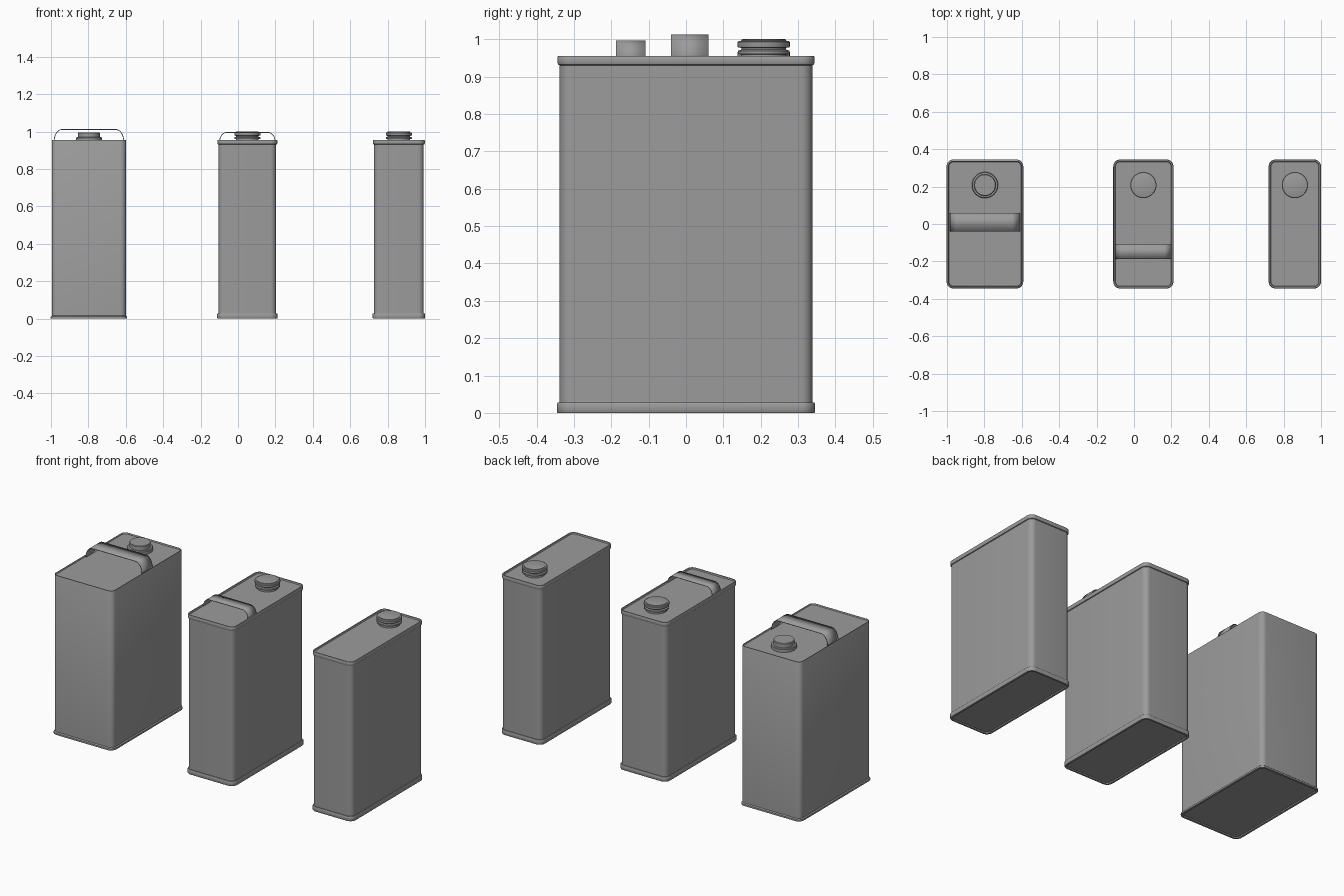
import bpy
import bmesh
import math

cube = bpy.data.objects.get("Cube")
if cube:
    bpy.data.objects.remove(cube)

GREY = (0.33, 0.33, 0.33, 1)
metal = bpy.data.materials.new("grey metal")
metal.use_nodes = True
metal.diffuse_color = GREY
metal.node_tree.nodes["Principled BSDF"].inputs["Base Color"].default_value = GREY

TOP = 0.955
HALF_DEPTH = 0.338


def finish(name, bm, angle=35):
    bmesh.ops.recalc_face_normals(bm, faces=bm.faces)
    mesh = bpy.data.meshes.new(name)
    bm.to_mesh(mesh)
    bm.free()
    mesh.materials.append(metal)
    obj = bpy.data.objects.new(name, mesh)
    bpy.context.collection.objects.link(obj)
    bpy.ops.object.select_all(action="DESELECT")
    obj.select_set(True)
    bpy.context.view_layer.objects.active = obj
    bpy.ops.object.shade_smooth_by_angle(angle=math.radians(angle))
    return obj


def loft(name, rings):
    """Skin a stack of closed rings and cap both ends."""
    bm = bmesh.new()
    loops = [[bm.verts.new(p) for p in ring] for ring in rings]
    n = len(loops[0])
    for low, high in zip(loops, loops[1:]):
        for i in range(n):
            j = (i + 1) % n
            bm.faces.new((low[i], low[j], high[j], high[i]))
    bm.faces.new(loops[0])
    bm.faces.new(loops[-1])
    return finish(name, bm)


def rounded_rect(cx, hx, hy, radius, z, steps=8):
    points = []
    for k, (sx, sy) in enumerate(((1, 1), (-1, 1), (-1, -1), (1, -1))):
        for i in range(steps + 1):
            a = math.pi / 2 * (k + i / steps)
            points.append((cx + sx * (hx - radius) + radius * math.cos(a),
                           sy * (hy - radius) + radius * math.sin(a), z))
    return points


def can_body(name, cx, half_width, profile):
    # profile holds (outward offset, height) pairs
    loft(name, [rounded_rect(cx, half_width + o, HALF_DEPTH + o, 0.03 + o, z)
                for o, z in profile])


def cap(name, cx, profile, sides=40):
    # profile holds (radius, height above the lid) pairs
    turn = [2 * math.pi * i / sides for i in range(sides)]
    loft(name, [[(cx + r * math.cos(a), 0.208 + r * math.sin(a), TOP + z)
                 for a in turn] for r, z in profile])


def handle(name, cx, cy, half_span, width, rise, radius):
    """Thin strap that bends up from the lid, across and down again."""
    base = TOP - 0.007
    height = TOP + rise - base
    half = []
    for i in range(11):
        a = math.pi / 2 * i / 10
        half.append((half_span - radius + radius * math.cos(a),
                     base + height * math.sin(a)))
    path = half + [(-x, z) for x, z in reversed(half)]
    bm = bmesh.new()
    rows = [[bm.verts.new((cx + x, cy + s * width / 2, z)) for s in (-1, 1)]
            for x, z in path]
    for a, b in zip(rows, rows[1:]):
        bm.faces.new((a[0], b[0], b[1], a[1]))
    obj = finish(name, bm)
    solid = obj.modifiers.new("thickness", "SOLIDIFY")
    solid.thickness = 0.004
    # keep the sheet inside its outline whichever way the normals ended up
    solid.offset = -1 if obj.data.polygons[10].normal.z > 0 else 1


# Pressed seams, with the lid and the base sunk slightly inside them
sunk_base = [(-0.008, 0.006), (-0.006, 0)]
sunk_lid = [(-0.003, TOP), (-0.006, TOP - 0.007)]
seamed = sunk_base + [(0.005, 0), (0.007, 0.003), (0.007, 0.025), (0.005, 0.028),
                      (0, 0.028), (0, 0.93), (0.004, 0.932), (0.006, 0.936),
                      (0.006, 0.952), (0.004, TOP)] + sunk_lid
plain = sunk_base + [(0.006, 0), (0.007, 0.003), (0.006, 0.01), (0, 0.015),
                     (0, TOP - 0.002), (-0.001, TOP)] + sunk_lid

can_body("large_can_body", -0.797, 0.198, plain)
can_body("medium_can_body", 0.05, 0.154, seamed)
can_body("small_can_body", 0.86, 0.133, seamed)

# Screw caps
ribbed = [(0.06, -0.008), (0.06, 0.004), (0.069, 0.006), (0.069, 0.014),
          (0.06, 0.017), (0.06, 0.022), (0.069, 0.023), (0.07, 0.026),
          (0.07, 0.037), (0.067, 0.04), (0.06, 0.041), (0.06, 0.044),
          (0.057, 0.045)]
stepped = [(0.07, -0.008), (0.07, 0.01), (0.067, 0.014), (0.058, 0.015),
           (0.058, 0.038), (0.055, 0.041)]
cap("large_can_cap", -0.797, stepped)
cap("medium_can_cap", 0.05, ribbed)
cap("small_can_cap", 0.86, ribbed)

# Strap handles
handle("large_can_handle", -0.797, 0.01, 0.188, 0.1, 0.058, 0.045)
handle("medium_can_handle", 0.05, -0.148, 0.15, 0.078, 0.042, 0.04)
